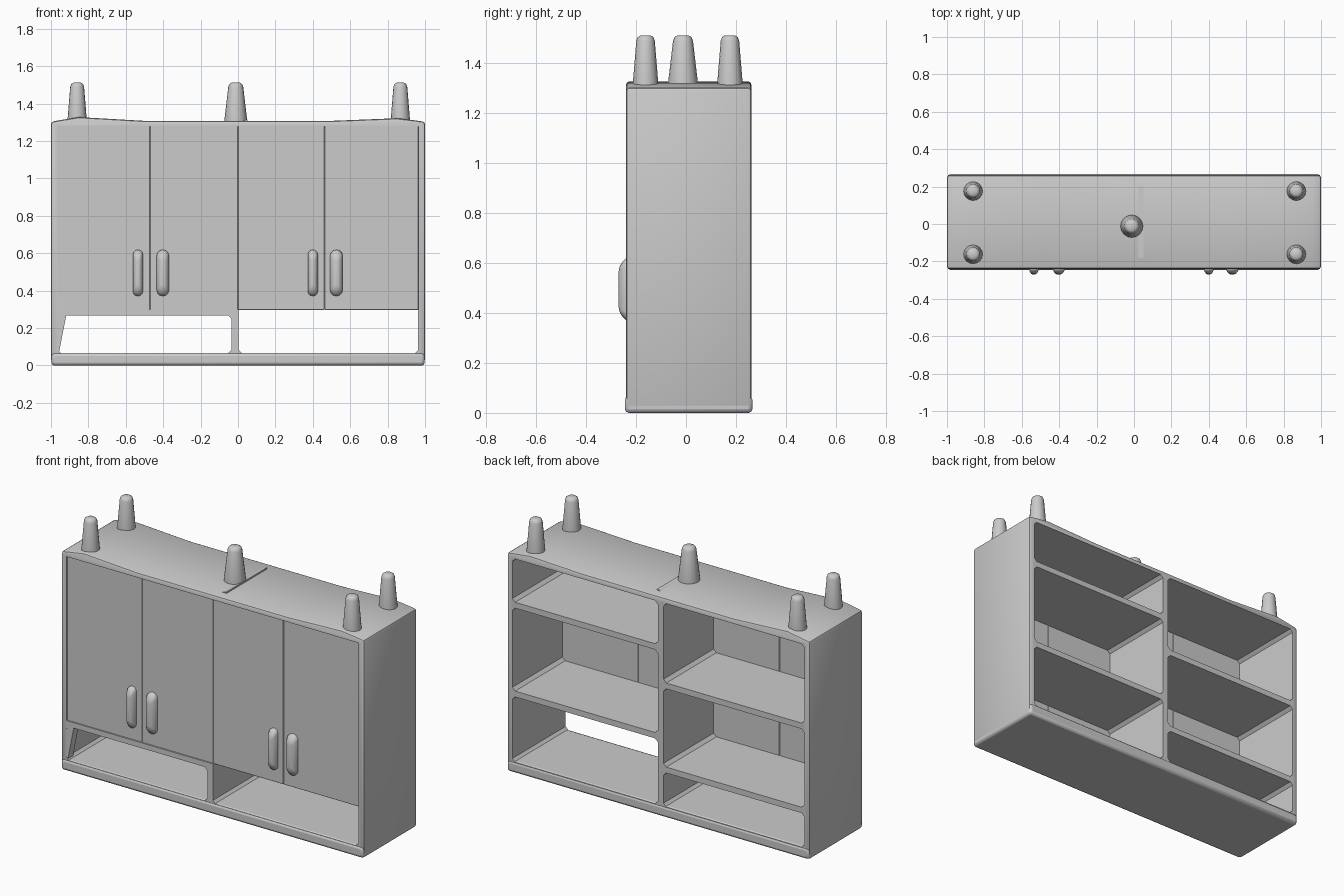
import bpy, bmesh, math

if "Cube" in bpy.data.objects:
    bpy.data.objects.remove(bpy.data.objects["Cube"])


def finish(name, bm, bevel=0.0, segments=2):
    bmesh.ops.recalc_face_normals(bm, faces=bm.faces[:])
    me = bpy.data.meshes.new(name)
    bm.to_mesh(me)
    bm.free()
    ob = bpy.data.objects.new(name, me)
    bpy.context.collection.objects.link(ob)
    if bevel:
        m = ob.modifiers.new("bevel", 'BEVEL')
        m.width, m.segments, m.limit_method = bevel, segments, 'ANGLE'
    return ob


def activate(ob):
    bpy.ops.object.select_all(action='DESELECT')
    ob.select_set(True)
    bpy.context.view_layer.objects.active = ob


def smooth(ob, angle=35):
    activate(ob)
    bpy.ops.object.shade_smooth_by_angle(angle=math.radians(angle))


def loft(bm, rings):
    """Skin a list of equal-length point rings and cap both ends."""
    vs = [[bm.verts.new(p) for p in r] for r in rings]
    n = len(vs[0])
    for a, b in zip(vs, vs[1:]):
        for i in range(n):
            j = (i + 1) % n
            bm.faces.new((a[i], a[j], b[j], b[i]))
    bm.faces.new(vs[0])
    bm.faces.new(vs[-1])


def prism(name, pts, y0, y1, bevel=0.0, segments=2):
    """Extrude an x/z outline along y."""
    bm = bmesh.new()
    loft(bm, [[(x, y, z) for x, z in pts] for y in (y0, y1)])
    return finish(name, bm, bevel, segments)


def rect(x0, x1, z0, z1, c=0.0):
    if not c:
        return [(x0, z0), (x1, z0), (x1, z1), (x0, z1)]
    return [(x0 + c, z0), (x1 - c, z0), (x1, z0 + c), (x1, z1 - c),
            (x1 - c, z1), (x0 + c, z1), (x0, z1 - c), (x0, z0 + c)]


def cut(target, cutter):
    m = target.modifiers.new("cut", 'BOOLEAN')
    m.operation, m.solver, m.object = 'DIFFERENCE', 'EXACT', cutter
    activate(target)
    bpy.ops.object.modifier_apply(modifier=m.name)
    bpy.data.objects.remove(cutter, do_unlink=True)


# Carcass: outer block with slightly swollen top near the corners
outline = [(-1, 0.02), (1, 0.02), (1, 1.303), (0.95, 1.31), (0.85, 1.322),
           (0.5, 1.308), (-0.5, 1.308), (-0.85, 1.328), (-0.95, 1.312), (-1, 1.303)]
carcass = prism("carcass", outline, -0.24, 0.262, 0.014)
activate(carcass)
bpy.ops.object.modifier_apply(modifier="bevel")

# Compartments between the staggered shelves, open at the back
columns = [((-0.965, -0.035), [(0.065, 0.268), (0.303, 0.77), (0.805, 1.278)]),
           ((0.003, 0.963), [(0.065, 0.455), (0.49, 0.985), (1.02, 1.278)])]
for (x0, x1), levels in columns:
    for z0, z1 in levels:
        cut(carcass, prism("cutter", rect(x0, x1, z0, z1, 0.018), -0.4, 0.4))

# Shallow recess that receives the doors
cut(carcass, prism("cutter", rect(-0.966, 0.964, 0.30, 1.279), -0.4, -0.211))
smooth(carcass)

# Base panel with rounded lip
base = prism("base_panel", rect(-0.998, 0.998, 0, 0.068), -0.245, 0.266, 0.016)
smooth(base)

# Tapered brace at the lower left front opening
brace = prism("corner_brace", [(-0.97, 0.06), (-0.957, 0.07), (-0.92, 0.26),
                               (-0.92, 0.30), (-0.97, 0.30)], -0.238, -0.19)

# Doors
edges = [-0.967, -0.47, 0.0, 0.463, 0.965]
for i, (a, b) in enumerate(zip(edges, edges[1:])):
    prism(f"door_{i + 1}", rect(a, b, 0.298, 1.28), -0.232, -0.211, 0.002, 1)

# Handles: stadium-shaped grips that narrow toward the front
def stadium(cx, cz, r, half, y, n=6):
    pts = []
    for k, s in ((0, 1), (math.pi, -1)):
        for i in range(n + 1):
            a = k + math.pi * i / n
            pts.append((cx + r * math.cos(a), y, cz + s * (half - r) + r * math.sin(a)))
    return pts


for i, (x, w) in enumerate([(-0.535, 0.027), (-0.402, 0.033), (0.40, 0.027), (0.526, 0.034)]):
    bm = bmesh.new()
    loft(bm, [stadium(x, 0.495, w * s, h, y) for y, s, h in
              ((-0.225, 1, 0.125), (-0.242, 1, 0.123), (-0.256, 0.8, 0.108),
               (-0.266, 0.55, 0.09), (-0.270, 0.25, 0.07))])
    smooth(finish(f"handle_{i + 1}", bm), 50)

# Tapered pegs on top
def peg(name, x, y, r0, r1, n=16):
    bm = bmesh.new()
    rings = []
    for z, r in ((1.29, r0), (1.32, r0), (1.49, r1), (1.505, r1 * 0.85), (1.512, r1 * 0.55)):
        rings.append([(x + r * math.cos(2 * math.pi * i / n),
                       y + r * math.sin(2 * math.pi * i / n), z) for i in range(n)])
    loft(bm, rings)
    smooth(finish(name, bm), 50)


for x in (-0.86, 0.868):
    for y in (-0.162, 0.176):
        peg(f"peg_{'left' if x < 0 else 'right'}_{'front' if y < 0 else 'back'}", x, y, 0.051, 0.037)
peg("peg_centre", -0.012, -0.012, 0.06, 0.04)

# Small raised seam beside the centre peg
prism("top_seam", [(0.0, 1.30), (0.052, 1.30), (0.05, 1.316)], -0.18, 0.2)
